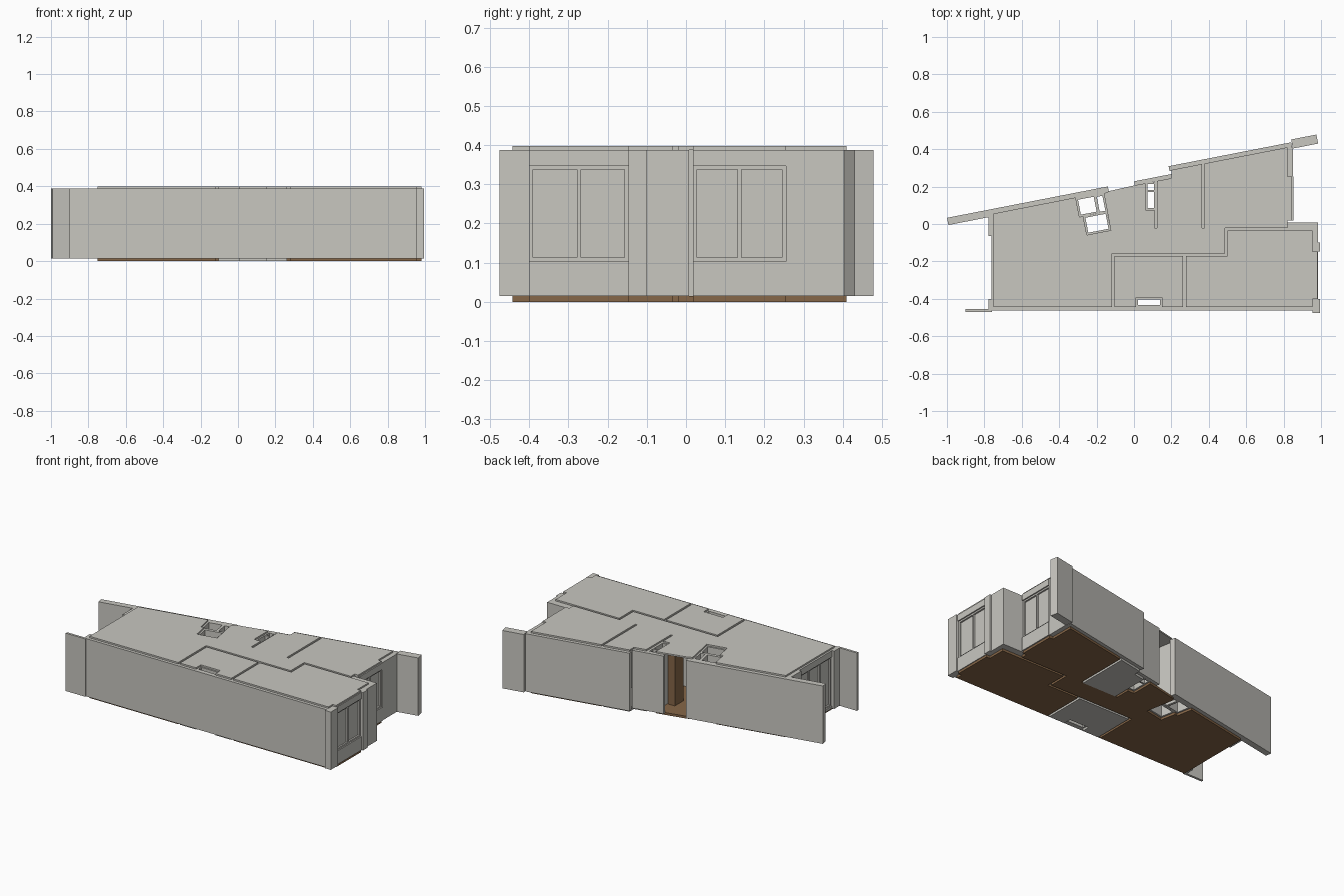
import bpy, bmesh

cube = bpy.data.objects.get("Cube")
if cube:
    bpy.data.objects.remove(cube)

# Heights
FLOOR, TOP, ROOF = 0.015, 0.388, 0.398
# Room limits along x and y
WEST, EAST, BED_EAST, FRONT = -0.75, 0.82, 0.955, -0.443
# Centre lines of the partitions, and half their thickness
BATH_X, BED_X, STEP_X, WASH_X, STUDY_X = -0.11, 0.27, 0.494, 0.116, 0.37
HALL_Y, NOOK_Y, HALF = -0.165, -0.028, 0.007
# Slanted back wall: slope, inner offsets of its three stretches, and its jog
SLOPE, LOW, MID, HIGH, JOG = 0.195, -0.026, -0.022, 0.022, 0.2
# Window ranges along y
BED_WIN, LIVING_WIN, BALCONY_WIN = (-0.4, -0.147), (0.018, 0.255), (-0.4, -0.065)


def material(name, rgb):
    m = bpy.data.materials.new(name)
    m.use_nodes = True
    m.diffuse_color = (*rgb, 1)
    m.node_tree.nodes["Principled BSDF"].inputs["Base Color"].default_value = (*rgb, 1)
    return m


GREY = material("warm grey plaster", (0.58, 0.57, 0.53))
WOOD = material("brown wood", (0.24, 0.135, 0.065))


def prism(name, outline, z0=FLOOR, z1=TOP, mat=GREY, holes=()):
    """Upright solid from a plan outline, with optional through holes."""
    bm = bmesh.new()
    for loop in (outline, *holes):
        verts = [bm.verts.new((x, y, z0)) for x, y in loop]
        for a, b in zip(verts, verts[1:] + verts[:1]):
            bm.edges.new((a, b))
    bmesh.ops.triangle_fill(bm, edges=bm.edges[:], use_beauty=True, normal=(0, 0, 1))
    result = bmesh.ops.extrude_face_region(bm, geom=bm.faces[:], use_keep_orig=True)
    moved = [g for g in result["geom"] if isinstance(g, bmesh.types.BMVert)]
    bmesh.ops.translate(bm, verts=moved, vec=(0, 0, z1 - z0))
    bmesh.ops.recalc_face_normals(bm, faces=bm.faces[:])
    mesh = bpy.data.meshes.new(name)
    bm.to_mesh(mesh)
    bm.free()
    mesh.materials.append(mat)
    bpy.context.collection.objects.link(bpy.data.objects.new(name, mesh))


def box(name, x0, y0, x1, y1, z0=FLOOR, z1=TOP, mat=GREY):
    prism(name, [(x0, y0), (x1, y0), (x1, y1), (x0, y1)], z0, z1, mat)


def back(x, offset):
    """Point on a line parallel to the slanted back wall."""
    return x, 0.228 + SLOPE * x + offset


def bay(x, span, depth):
    """Plan bump that reaches into a window opening."""
    low, high = span
    return [(x, low), (x + depth, low), (x + depth, high), (x, high)]


def quad(cx, cy, w, h, slope=0):
    """Rectangle in plan, turned by a slope."""
    corners = [(-w / 2, -h / 2), (w / 2, -h / 2), (w / 2, h / 2), (-w / 2, h / 2)]
    return [(cx + u - slope * v, cy + v + slope * u) for u, v in corners]


def shaft(name, cx, cy, w, h, slope=0, rim=0.02):
    """Hollow service shaft; returns its plan corners."""
    outer = quad(cx, cy, w, h, slope)
    prism(name, outer, holes=[quad(cx, cy, w - rim, h - rim, slope)])
    return outer


# Service shafts, open from top to bottom
upper = shaft("upper_entry_shaft", -0.25, 0.1, 0.104, 0.104, SLOPE)
lower = shaft("lower_entry_shaft", -0.198, 0.004, 0.128, 0.1, SLOPE)
narrow = shaft("narrow_entry_shaft", -0.176, 0.108, 0.05, 0.1, SLOPE)
hall = shaft("hall_shaft", 0.09, 0.15, 0.055, 0.15)
bath = shaft("bathroom_shaft", 0.08, FRONT + 0.025, 0.138, 0.05)
box("hall_shaft_divider", hall[0][0], 0.172, hall[1][0], 0.182)

# Room plans, shared by the floor and ceiling slabs
living = [(WEST, FRONT), (BATH_X - HALF, FRONT), (BATH_X - HALF, HALL_Y + HALF),
          (STEP_X - HALF, HALL_Y + HALF), (STEP_X - HALF, NOOK_Y + HALF),
          (EAST, NOOK_Y + HALF), *bay(EAST, LIVING_WIN, 0.025), back(EAST, HIGH),
          back(STUDY_X + HALF, HIGH), (STUDY_X + HALF, NOOK_Y + HALF),
          (WASH_X - HALF, NOOK_Y + HALF), (WASH_X - HALF, hall[0][1]), hall[0],
          back(hall[0][0], MID), back(0, MID), back(-0.13, LOW),
          narrow[2], lower[1], lower[0], lower[3], upper[0], upper[3], back(WEST, LOW)]
washroom = [(WASH_X + HALF, NOOK_Y + HALF), (STUDY_X - HALF, NOOK_Y + HALF),
            back(STUDY_X - HALF, HIGH), back(JOG, HIGH), back(JOG, MID),
            back(WASH_X + HALF, MID)]
bathroom = [(BATH_X + HALF, FRONT), bath[0], bath[3], bath[2], bath[1],
            (BED_X - HALF, FRONT), (BED_X - HALF, HALL_Y - HALF),
            (BATH_X + HALF, HALL_Y - HALF)]
bedroom = [(BED_X + HALF, FRONT), (BED_EAST, FRONT), *bay(BED_EAST, BED_WIN, 0.025),
           (BED_EAST, NOOK_Y - HALF), (STEP_X + HALF, NOOK_Y - HALF),
           (STEP_X + HALF, HALL_Y - HALF), (BED_X + HALF, HALL_Y - HALF)]
for room, plan, mat in (("living_room", living, WOOD), ("washroom", washroom, GREY),
                        ("bathroom", bathroom, GREY), ("bedroom", bedroom, WOOD)):
    prism(room + "_floor", plan, 0, FLOOR, mat)
    prism(room + "_ceiling", plan, TOP, ROOF)


def slanted_wall(name, x0, x1, inner, outer):
    """Stretch of back wall with ends square to its slope."""
    shift = SLOPE * (outer - inner)
    prism(name, [back(x0 + shift, inner), back(x1 + shift, inner),
                 back(x1, outer), back(x0, outer)])


# Slanted back wall, with its balcony screen and end fin
slanted_wall("back_wall_right", -1, -0.14, -0.04, 0)
slanted_wall("back_wall_middle", 0, JOG, MID, 0)
slanted_wall("back_wall_left", JOG - 0.015, 0.84, 0.018, 0.045)
slanted_wall("back_fin", 0.84, 0.975, 0.01, 0.06)

# Front wall, with its thin balcony screen and end block
box("front_wall", WEST - 0.02, -0.463, BED_EAST + 0.01, FRONT + HALF)
box("front_screen", -0.9, -0.47, WEST - 0.01, -0.455)
box("front_end_block", BED_EAST, -0.476, 0.995, BED_WIN[0])

# Piers beside the windows
box("balcony_front_pier", WEST - 0.027, -0.463, WEST, BALCONY_WIN[0])
box("balcony_back_pier", WEST - 0.027, BALCONY_WIN[1], WEST, back(WEST, LOW)[1])
box("living_pier", EAST, LIVING_WIN[1], EAST + 0.03, back(EAST, HIGH)[1])
box("bedroom_pier", BED_EAST, BED_WIN[1], 0.995, -0.1)
box("bedroom_corner", BED_EAST, -0.1, 0.985, NOOK_Y)
box("corner_wall", EAST, NOOK_Y - HALF, 0.985, 0.008)


def partition(name, x0, y0, x1, y1):
    """Inner wall along a centre line."""
    box(name + "_wall", x0 - HALF, y0 - HALF, x1 + HALF, y1 + HALF)


partition("bathroom_side", BATH_X, FRONT, BATH_X, HALL_Y)
partition("bedroom_side", BED_X, FRONT, BED_X, HALL_Y)
partition("hall", BATH_X, HALL_Y, STEP_X, HALL_Y)
partition("bedroom_step", STEP_X, HALL_Y, STEP_X, NOOK_Y)
partition("bedroom_back", STEP_X, NOOK_Y, EAST, NOOK_Y)
partition("study", STUDY_X, NOOK_Y + HALF, STUDY_X, back(STUDY_X, HIGH)[1])
partition("washroom", WASH_X, NOOK_Y + HALF, WASH_X, back(WASH_X, MID)[1])

# Wooden cupboard inside the open entrance
box("hall_cupboard", 0.01, 0.01, 0.06, 0.1, mat=WOOD)


def window(name, x, side, span, sill, panes, head=0.347, bar=0.005):
    """Parapet, lintel, thin pane and frame bars; side is the outward x direction."""
    low, high = span

    def layer(part, near, far, y0, y1, z0, z1):
        xa, xb = sorted((x - side * near, x - side * far))
        box(f"{name}_{part}", xa, y0, xb, y1, z0, z1)

    layer("parapet", 0, 0.03, low, high, FLOOR, sill)
    layer("lintel", 0, 0.03, low, high, head, TOP)
    layer("pane", 0.018, 0.024, low, high, sill, head)
    for rail, z in (("bottom_rail", sill), ("top_rail", head - 2 * bar)):
        layer(rail, 0.008, 0.018, low, high, z, z + 2 * bar)
    for i in range(panes + 1):
        y = low + bar + (high - low - 2 * bar) * i / panes
        layer(f"bar_{i}", 0.008, 0.018, y - bar, y + bar, sill, head)


window("bedroom_window", 0.985, 1, BED_WIN, 0.103, 2)
window("living_window", 0.853, 1, LIVING_WIN, 0.103, 2)
window("balcony_window", WEST - 0.012, -1, BALCONY_WIN, 0.03, 3)
